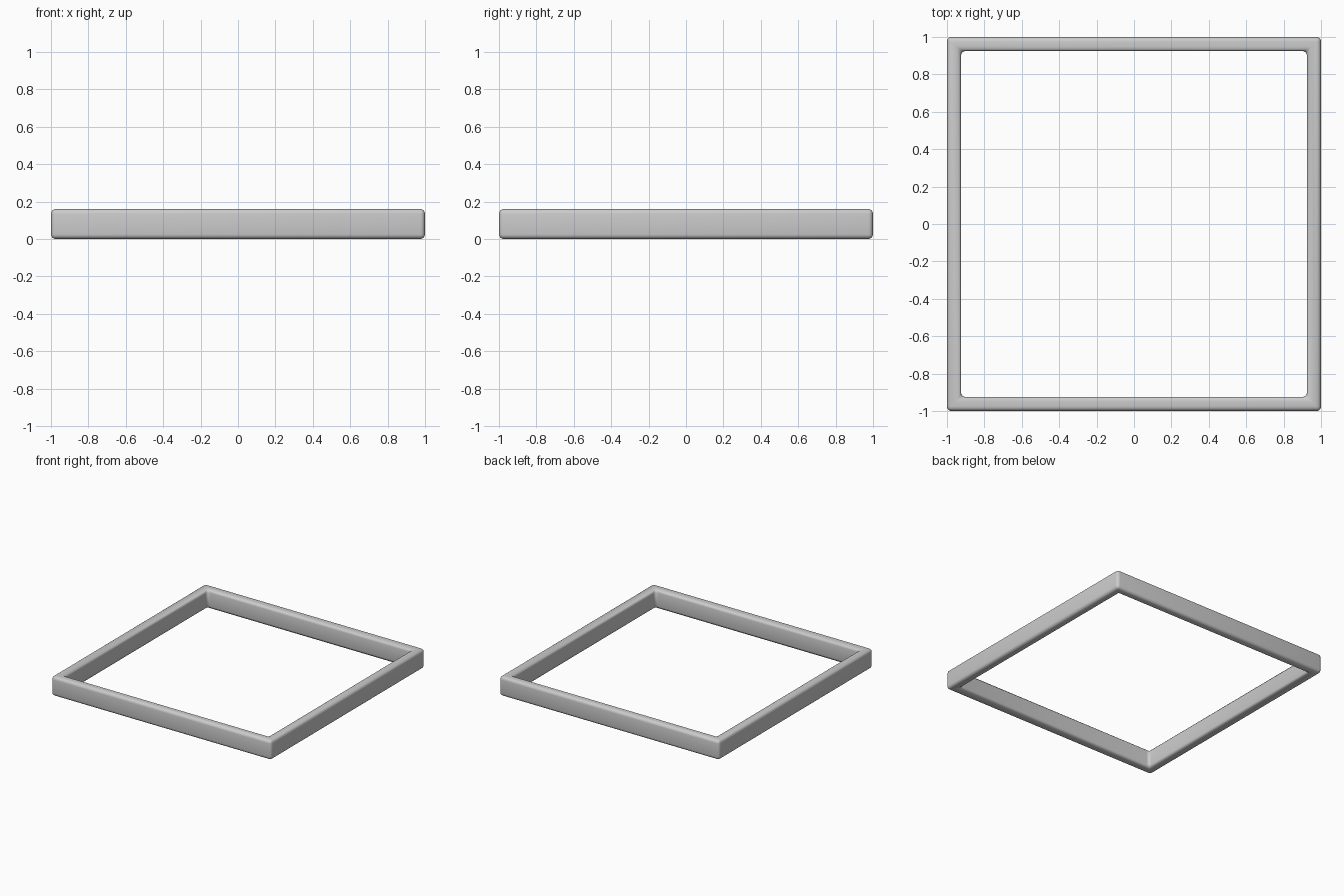
import bpy, bmesh

if "Cube" in bpy.data.objects:
    bpy.data.objects.remove(bpy.data.objects["Cube"])

OUTER, INNER, HEIGHT = 1.0, 0.925, 0.16
CORNERS = [(-1, -1), (1, -1), (1, 1), (-1, 1)]

# Square frame: mitred rectangular section around four corners
bm = bmesh.new()
section = [(OUTER, 0), (OUTER, HEIGHT), (INNER, HEIGHT), (INNER, 0)]
rings = [[bm.verts.new((x * r, y * r, z)) for r, z in section] for x, y in CORNERS]
for i in range(4):
    a, b = rings[i], rings[(i + 1) % 4]
    for j in range(4):
        k = (j + 1) % 4
        bm.faces.new((a[j], b[j], b[k], a[k]))
bmesh.ops.recalc_face_normals(bm, faces=bm.faces)

# Soften all the edges except the flat mitre lines
edges = [e for e in bm.edges if e.calc_face_angle() > 0.5]
bmesh.ops.bevel(bm, geom=edges, offset=0.025, offset_type='OFFSET',
                segments=4, profile=0.5, affect='EDGES', clamp_overlap=True)

mesh = bpy.data.meshes.new("square_frame")
bm.to_mesh(mesh)
bm.free()
frame = bpy.data.objects.new("square_frame", mesh)
bpy.context.collection.objects.link(frame)
for p in mesh.polygons:
    p.use_smooth = True
